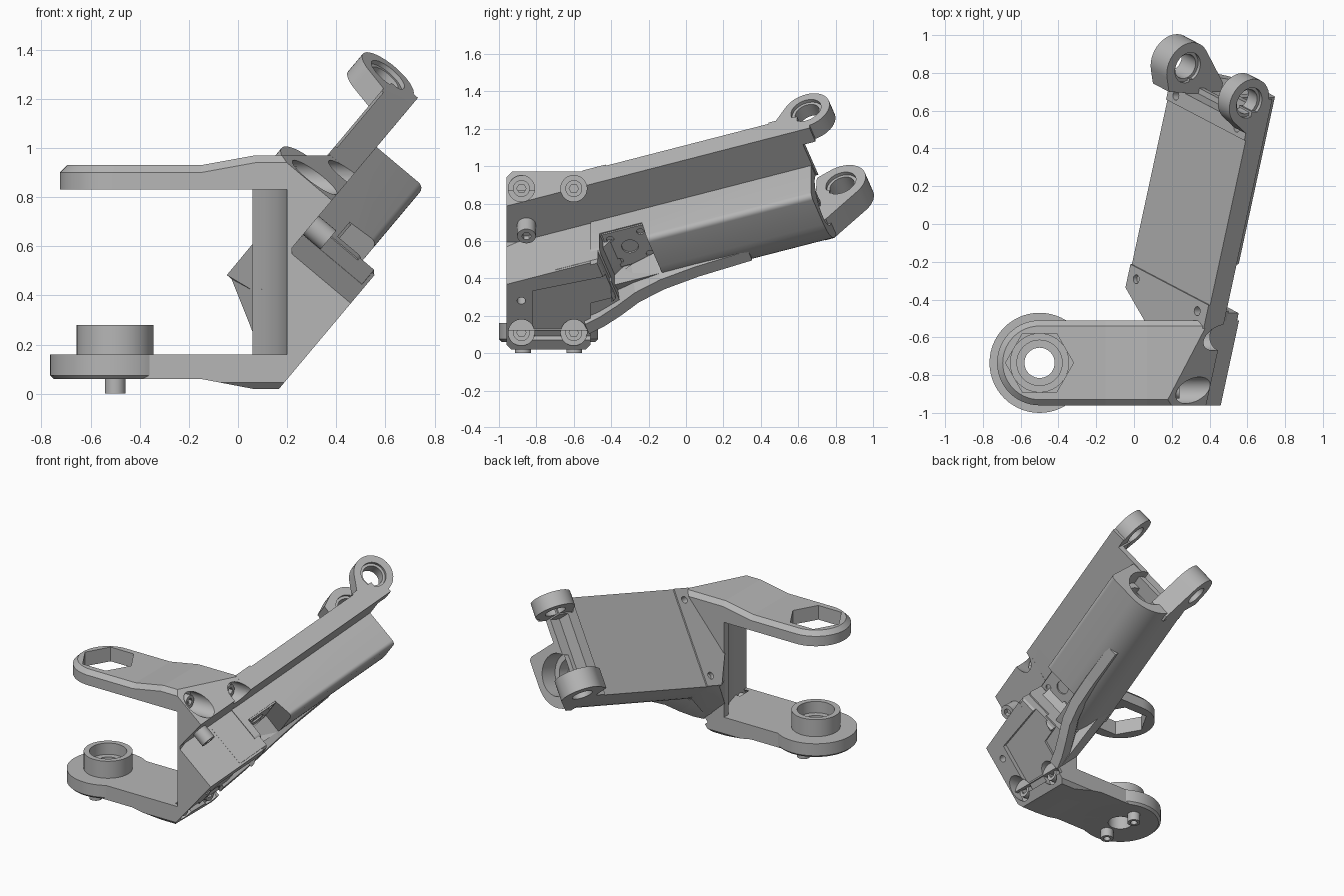
import bpy, bmesh, math
from mathutils import Vector

if "Cube" in bpy.data.objects:
    bpy.data.objects.remove(bpy.data.objects["Cube"])

grey = bpy.data.materials.new("plain grey")
grey.use_nodes = True
grey.diffuse_color = (0.47, 0.47, 0.47, 1)
grey.node_tree.nodes["Principled BSDF"].inputs["Base Color"].default_value = grey.diffuse_color

# Tilted arm frame: t along the arm, w across it, v through its thickness
T, W, V = Vector((.205, .948, .244)), Vector((.609, -.319, .726)), Vector((.766, 0, -.643))
FRONT, BACK = -.96, -.51
EYE = (-.5, -.735)
LOW, MID, WIDE = .43, .853, 1.11     # w limits of the arm, its barrel and its plate
DEPTH = Vector((0, BACK - FRONT, 0))


def L(t, w, v):
    return T * t + W * w + V * v


def finish(name, bm):
    bmesh.ops.recalc_face_normals(bm, faces=bm.faces)
    mesh = bpy.data.meshes.new(name)
    bm.to_mesh(mesh)
    bm.free()
    mesh.materials.append(grey)
    ob = bpy.data.objects.new(name, mesh)
    bpy.context.collection.objects.link(ob)
    return ob


def hull(name, pts):
    bm = bmesh.new()
    for p in pts:
        bm.verts.new(p)
    res = bmesh.ops.convex_hull(bm, input=bm.verts)
    loose = {g for g in res["geom_interior"] + res["geom_unused"] if isinstance(g, bmesh.types.BMVert)}
    bmesh.ops.delete(bm, geom=list(loose), context='VERTS')
    bmesh.ops.dissolve_limit(bm, angle_limit=.01, verts=bm.verts, edges=bm.edges)
    return finish(name, bm)


def prism(name, pts, along, trims=()):
    """Extrude a flat outline, then trim it by (point, outward normal) planes."""
    bm = bmesh.new()
    base = [bm.verts.new(p) for p in pts]
    top = [bm.verts.new(p + along) for p in pts]
    bm.faces.new(base)
    bm.faces.new(top[::-1])
    for i in range(len(pts)):
        bm.faces.new((base[i - 1], top[i - 1], top[i], base[i]))
    for point, normal in trims:
        bmesh.ops.bisect_plane(bm, geom=bm.verts[:] + bm.edges[:] + bm.faces[:],
                               plane_co=point, plane_no=normal, clear_outer=True)
        bmesh.ops.holes_fill(bm, edges=[e for e in bm.edges if e.is_boundary])
    return finish(name, bm)


def ring(center, axis, r, n=40):
    q = Vector(axis).to_track_quat('Z', 'Y')
    return [Vector(center) + q @ Vector((r * math.cos(a), r * math.sin(a), 0))
            for a in (2 * math.pi * i / n for i in range(n))]


def cyl(name, a, b, r, n=40):
    a, b = Vector(a), Vector(b)
    return hull(name, ring(a, b - a, r, n) + ring(b, b - a, r, n))


def box_pts(t, w, v):
    return [L(a, b, c) for a in t for b in w for c in v]


def cut(cutter, targets):
    for ob in targets:
        mod = ob.modifiers.new("cut", 'BOOLEAN')
        mod.operation, mod.solver, mod.object = 'DIFFERENCE', 'EXACT', cutter
        bpy.context.view_layer.objects.active = ob
        bpy.ops.object.modifier_apply(modifier=mod.name)
    bpy.data.objects.remove(cutter)


def outline(pts, y=FRONT):
    return [Vector((x, y, z)) for x, z in pts]


def disc(z, r):
    return ring((*EYE, z), (0, 0, 1), r, 56)


def bar(x, z, inset=0):
    return [Vector((x, y, z)) for y in (FRONT + inset, BACK - inset)]


def rim_trims(z, up):
    return [(Vector((0, y, z)), Vector((0, s, up))) for y, s in ((FRONT, -1), (BACK, 1))]


# Upper fork arm with a chamfered rim, and the block it grows from
upper_arm = hull("upper_arm", disc(.83, .225) + disc(.9, .225) + disc(.93, .195)
                 + bar(-.15, .83) + bar(-.15, .9) + bar(-.15, .93, .03))
hull("upper_arm_rise", bar(-.15, .83) + bar(-.15, .9) + bar(-.15, .93, .03)
     + bar(.07, .83) + bar(.07, .94) + bar(.07, .97, .03))
upper_block = prism("upper_block", outline([(.2, .57), (.536, .97), (.07, .97), (.07, .83), (.2, .83)]), DEPTH,
                    [(W * WIDE, W)] + rim_trims(.94, 1))

# Lower fork arm and block
lower_arm = hull("lower_arm", disc(.075, .265) + disc(.06, .25) + disc(.16, .265))
lower_web = prism("lower_web", outline([(-.5, .06), (-.15, .06), (.06, .02), (.167, .02), (.57, .5), (.36, .76),
                                        (.2, .57), (.2, .16), (-.5, .16)]), DEPTH,
                  [(W * MID, W)] + rim_trims(.045, -1))
pod = hull("lower_pod", box_pts((-.45, -.21), (.56, MID + .001), (-.2, .1))
           + box_pts((-.45, -.22), (.56, MID - .015), (.115,)))

# Curved column joining the two fork arms
column = [(.22, FRONT), (.2, FRONT), (.19, -.82), (.16, -.71), (.11, -.62), (.06, -.56), (.06, BACK), (.22, BACK)]
prism("column", [Vector((x, y, .12)) for x, y in column], Vector((0, 0, .75)))

# Shoulder: flange side level with the plate, belly side running into the barrel
shoulder = hull("shoulder", box_pts((-.21, -.08), (LOW, WIDE), (-.345, -.213))
                + outline([(.06, .61), (.06, .42), (.35, .95), (.28, .67)], BACK - .01))
hull("shoulder_belly", box_pts((-.21, -.1), (LOW, .8), (-.32, -.15))
     + box_pts((-.3, -.2), (.5, .8), (-.05,))
     + outline([(.06, .25), (.06, .5), (.2, .12), (.3, .3), (.28, .62)], BACK - .01))

# Boss, bore and pins of the lower arm; hexagonal opening of the upper arm
boss = cyl("pivot_boss", (*EYE, .15), (*EYE, .28), .157)
cut(cyl("cutter", (*EYE, .2), (*EYE, .4), .12), [boss])
cut(cyl("cutter", (*EYE, -.1), (*EYE, .4), .08), [boss, lower_arm, lower_web])
for side in (-.137, .137):
    x, y = EYE[0], EYE[1] + side
    pin = cyl("pin", (x, y, 0), (x, y, .08), .042, 24)
    cut(cyl("cutter", (x, y, -.1), (x, y, .03), .022, 24), [pin])
cut(cyl("cutter", (*EYE, .7), (*EYE, 1.1), .18, 6), [upper_arm])

# Long cover plate with raised end flange
plate = hull("arm_plate", box_pts((-.2, 1.0), (LOW, WIDE), (-.335, -.213)))
flange = hull("end_flange", box_pts((.84, .95), (LOW, WIDE), (-.345, -.22)))
hull("plate_tip", box_pts((.95, 1.07), (1.01, WIDE), (-.26, -.213)))

# Barrel under the plate: large round on one side, small round on the other
edge = MID + .006
section = [(LOW, -.23)]
section += [(.65 - .22 * math.cos(a), -.18 + .22 * math.sin(a)) for a in (i * math.pi / 24 for i in range(13))]
section += [(edge - .03 + .03 * math.sin(a), .01 + .03 * math.cos(a)) for a in (i * math.pi / 12 for i in range(7))]
section += [(edge, -.23)]
barrel = prism("barrel", [L(-.25, w, v) for w, v in section], T * 1.245)

# Bore and clevis gap at the arm end
cut(cyl("cutter", L(.78, .66, -.15), L(1.2, .66, -.15), .14), [barrel, plate])
cut(hull("cutter", box_pts((.92, 1.2), (.57, 1.0), (-.6, -.255))), [plate, flange])
collar = cyl("bore_collar", L(.78, .66, -.15), L(.88, .66, -.15), .139)
cut(cyl("cutter", L(.8, .66, -.15), L(1, .66, -.15), .1), [collar])

# Clevis ears
for name, t, w0, w1, r, base in (("inner_ear", 1.065, LOW, .57, .14, box_pts((.93, .98), (LOW, .57), (-.46, -.1))),
                                 ("outer_ear", 1.05, 1.01, WIDE, .133, box_pts((.88, .98), (1.01, WIDE), (-.345, -.22)))):
    hub0, hub1 = L(t, w0, -.367), L(t, w1, -.367)
    ear = hull(name, ring(hub0, W, r) + ring(hub1, W, r) + base)
    cut(cyl("cutter", hub0 - W * .1, hub1 + W * .1, .068), [ear])
    cut(cyl("cutter", hub1 - W * .02, hub1 + W * .1, .085), [ear])

# Small screw holes in both flanges
for t, parts in ((-.14, [shoulder, plate]), (.885, [flange, plate])):
    for w in (.5, 1.03):
        cut(cyl("cutter", L(t, w, -.5), L(t, w, -.27), .024, 20), parts)

# Sensor pocket in the side of the barrel, with its holes
cut(hull("cutter", box_pts((-.2, .04), (.6, 1), (-.1, .3)) + box_pts((-.2, .12), (.6, 1), (.3,))), [barrel, pod])
mount = hull("pocket_plate", box_pts((-.19, .05), (.61, MID), (-.15, -.09)))
cut(cyl("cutter", L(-.07, .73, -.14), L(-.07, .73, 0), .045, 24), [mount])
for dt in (-.085, .085):
    for dw in (-.08, .08):
        cut(cyl("cutter", L(-.07 + dt, .73 + dw, -.13), L(-.07 + dt, .73 + dw, 0), .02, 16), [mount])

# Shallow recess and two screw holes on the underside block
cut(hull("cutter", [V * d + Vector((.643 * u, y, .766 * u)) for d in (.085, .3)
                    for y, u in ((-.82, .19), (-.82, .53), (-.4, .19), (-.4, .64))]), [lower_web, pod])
for y in (-.88, -.58):
    hole = Vector((.385, y, .28))
    cut(cyl("cutter", hole - V * .07, hole + V * .1, .023, 20), [lower_web])

# Sunken bolts entering from the side
for y, z, x in ((-.88, .88, .2), (-.6, .88, .32), (-.88, .11, .16), (-.6, .11, .16)):
    cut(cyl("cutter", (x, y, z), (1, y, z), .07), [upper_block, lower_web, pod, plate, shoulder])
    bolt = cyl("bolt", (x - .02, y, z), (x + .04, y, z), .045, 28)
    cut(cyl("cutter", (x + .01, y, z), (x + .1, y, z), .025, 6), [bolt])

# Stub screw below the plate overhang
stub = cyl("stub_screw", L(-.58, .95, -.27), L(-.58, .95, -.12), .05, 28)
cut(cyl("cutter", L(-.58, .95, -.15), L(-.58, .95, 0), .026, 6), [stub])

# Sweeping rib along the underside, rooted in the barrel
path = [(-.42, .41, .105), (-.33, .43, .1), (-.22, .47, .095), (-.1, .52, .085), (.05, .55, .07), (.25, .56, .05),
        (.55, .56, .03)]
for a, b in zip(path, path[1:]):
    hull("underside_rib", [p for t, w, v in (a, b) for p in box_pts((t,), (w - .035, w + .035), (v - .09, v))
                           + box_pts((t,), (w, w + .1), (v - .16,))])
hull("rib_foot", box_pts((-.42, -.2), (.46, .66), (-.1, .07)))

# Smooth round surfaces, keep hard edges
bpy.ops.object.select_all(action='DESELECT')
for ob in bpy.context.collection.objects:
    if ob.type == 'MESH':
        ob.select_set(True)
        bpy.context.view_layer.objects.active = ob
bpy.ops.object.shade_smooth_by_angle(angle=math.radians(30))
